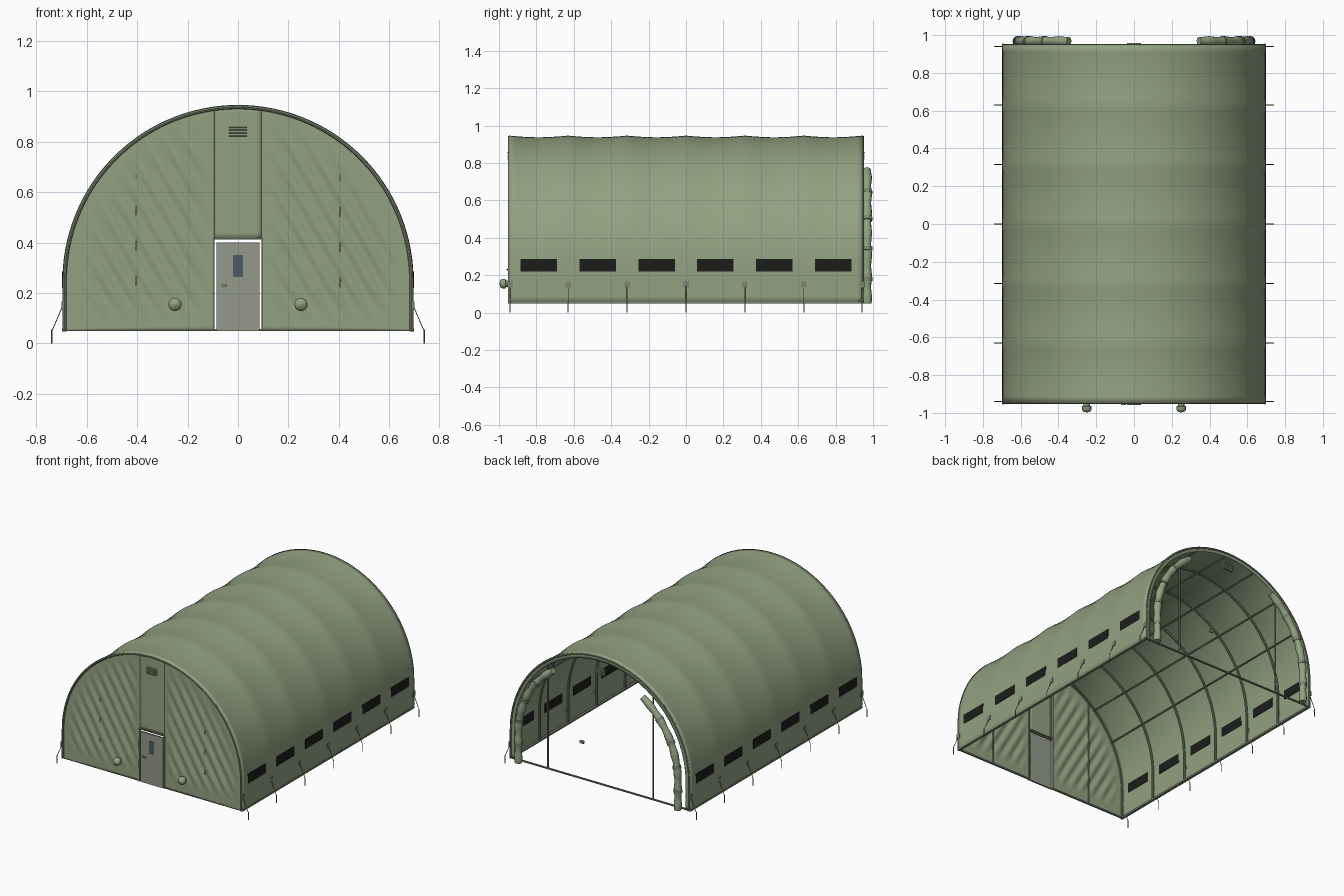
import bpy, bmesh, math
from math import sin, cos, pi, sqrt, radians

if "Cube" in bpy.data.objects:
    bpy.data.objects.remove(bpy.data.objects["Cube"])

R, ZC, Z0, L = 0.695, 0.25, 0.05, 0.945      # arch radius, spring height, base height, half length
RIBS = [-L + i * L / 3 for i in range(7)]


def mat(name, c):
    m = bpy.data.materials.new(name)
    m.diffuse_color = (*c, 1)
    m.use_nodes = True
    m.node_tree.nodes["Principled BSDF"].inputs["Base Color"].default_value = m.diffuse_color
    return m


FABRIC = mat("green_fabric", (0.29, 0.36, 0.22))
FRAME = mat("frame_green", (0.20, 0.24, 0.16))
DOOR = mat("door_grey", (0.30, 0.32, 0.25))
BLACK = mat("black_mesh", (0.012, 0.012, 0.01))
GLASS = mat("blue_glass", (0.07, 0.10, 0.14))


def finish(ob, m, smooth=True):
    ob.data.materials.append(m)
    if smooth:
        bpy.ops.object.select_all(action='DESELECT')
        ob.select_set(True)
        bpy.context.view_layer.objects.active = ob
        bpy.ops.object.shade_smooth_by_angle(angle=radians(40))
    return ob


def mesh_object(name, bm, m, smooth=True):
    me = bpy.data.meshes.new(name)
    bm.to_mesh(me)
    bm.free()
    ob = bpy.data.objects.new(name, me)
    bpy.context.collection.objects.link(ob)
    return finish(ob, m, smooth)


def grid(bm, nu, nv, f):
    """Quad sheet from f(u, v), with u and v in 0..1."""
    v = [[bm.verts.new(f(i / nu, j / nv)) for j in range(nv + 1)] for i in range(nu + 1)]
    for i in range(nu):
        for j in range(nv):
            bm.faces.new((v[i][j], v[i + 1][j], v[i + 1][j + 1], v[i][j + 1]))


def box(name, c, s, m, rot=(0, 0, 0)):
    bpy.ops.mesh.primitive_cube_add(size=1, location=c, rotation=rot)
    ob = bpy.context.object
    ob.name, ob.scale = name, s
    return finish(ob, m, False)


def tube(name, paths, r, m, res=2, radii=None):
    cu = bpy.data.curves.new(name, 'CURVE')
    cu.dimensions, cu.bevel_depth = '3D', r
    cu.bevel_resolution, cu.use_fill_caps = res, True
    for pts in paths:
        s = cu.splines.new('POLY')
        s.points.add(len(pts) - 1)
        for i, (p, q) in enumerate(zip(s.points, pts)):
            p.co = (*q, 1)
            if radii:
                p.radius = radii(i)
    ob = bpy.data.objects.new(name, cu)
    bpy.context.collection.objects.link(ob)
    bpy.ops.object.select_all(action='DESELECT')
    ob.select_set(True)
    bpy.context.view_layer.objects.active = ob
    bpy.ops.object.convert(target='MESH')
    return finish(bpy.context.object, m)


def section(t, r):
    """Point on the arch outline: straight wall, half circle, straight wall (t 0..1)."""
    wall, arc = ZC - Z0, pi * r
    d = t * (2 * wall + arc)
    if d < wall:
        return r, Z0 + d
    if d > wall + arc:
        return -r, ZC - (d - wall - arc)
    a = (d - wall) / r
    return r * cos(a), ZC + r * sin(a)


def arch(r, y, n=56):
    return [(x, y, z) for x, z in (section(i / n, r) for i in range(n + 1))]


# fabric cover, sagging slightly between the ribs
def cover(u, v):
    sag = 0.009 * abs(sin(pi * 6 * v)) * min(1, max(0, sin(pi * u) * 1.6 - 0.25))
    x, z = section(u, R - sag)
    return x, -L + 2 * L * v, z


bm = bmesh.new()
grid(bm, 72, 60, cover)
shell = mesh_object("fabric_cover", bm, FABRIC)
mod = shell.modifiers.new("thickness", 'SOLIDIFY')
mod.thickness, mod.offset = 0.003, 0


# front wall with diagonal wrinkles and a door opening
def wall_patch(x0, x1, zlow):
    def f(u, v):
        x = x0 + (x1 - x0) * u
        top = ZC + sqrt(max(0, R * R - x * x))
        z = zlow + (top - zlow) * v
        edge = min(1, max(0, (R - 0.03 - sqrt(x * x + max(0, z - ZC) ** 2)) / 0.12))
        mask = edge * min(1, max(0, (abs(x) - 0.1) / 0.08)) * min(1, max(0, (z - 0.1) / 0.1))
        return x, -L - 0.006 * mask * sin((0.87 * x + 0.5 * z) * 2 * pi / 0.07), z
    return f


bm = bmesh.new()
for s in (-1, 1):
    grid(bm, 70, 50, wall_patch(*sorted((s * R, s * 0.094)), Z0))
grid(bm, 8, 20, wall_patch(-0.094, 0.094, 0.413))
bmesh.ops.recalc_face_normals(bm, faces=bm.faces)
wall = mesh_object("front_wall", bm, FABRIC)
wall.modifiers.new("thickness", 'SOLIDIFY').thickness = 0.003

# narrow fabric band around the rear opening
bm = bmesh.new()
grid(bm, 72, 1, lambda u, v: (lambda p: (p[0], L, p[1]))(section(u, R - 0.035 * v)))
band = mesh_object("rear_band", bm, FABRIC)
band.modifiers.new("thickness", 'SOLIDIFY').thickness = 0.003

# frame: ribs, purlins, base rails, end posts
tube("ribs", [arch(R - 0.007, y) for y in RIBS], 0.008, FRAME)
purlins = []
for a in (-61, -41, -20, 0, 20, 41, 61):
    x, z = (R - 0.014) * sin(radians(a)), ZC + (R - 0.014) * cos(radians(a))
    purlins.append([(x, -L, z), (x, L, z)])
tube("purlins", purlins, 0.005, FRAME)
for s in (-1, 1):
    box("side_base_rail", (s * (R - 0.006), 0, Z0 + 0.004), (0.018, 2 * L, 0.012), FRAME)
    box("front_base_rail", (s * 0.393, -L + 0.006, Z0 + 0.004), (0.6, 0.012, 0.01), FRAME)
box("rear_base_rail", (0, L - 0.004, Z0 + 0.004), (2 * R, 0.012, 0.008), FRAME)
posts = []
for x, ys in ((0.1, [-L + 0.008]), (0.405, [-L + 0.008, L - 0.004])):
    for s in (-1, 1):
        for y in ys:
            posts.append([(s * x, y, Z0), (s * x, y, ZC + sqrt(0.68 ** 2 - x * x))])
posts.append([(-0.1, -L + 0.008, 0.425), (0.1, -L + 0.008, 0.425)])
tube("end_posts", posts, 0.005, FRAME)

# door with window, handle and surrounding trim
box("door", (0, -L, 0.225), (0.172, 0.012, 0.35), DOOR)
box("door_window", (0, -L - 0.006, 0.308), (0.04, 0.004, 0.088), GLASS)
box("door_handle", (-0.055, -L - 0.010, 0.23), (0.024, 0.008, 0.006), FRAME)
box("door_handle_plate", (-0.065, -L - 0.007, 0.23), (0.008, 0.005, 0.014), FRAME)
for s in (-1, 1):
    box("door_trim", (s * 0.096, -L, 0.232), (0.006, 0.014, 0.365), DOOR)
box("door_trim_top", (0, -L, 0.416), (0.198, 0.014, 0.006), DOOR)

# louvres high on both ends, and the small box at the rear opening
for y, s in ((-L, -1), (L, 1)):
    box("louvre_plate", (0, y, 0.84), (0.074, 0.01, 0.046), FABRIC)
    for i in range(4):
        box("louvre_slat", (0, y + s * 0.006, 0.823 + i * 0.0115), (0.072, 0.012, 0.003),
            FRAME, (s * radians(-25), 0, 0))
box("rear_small_box", (0.14, L, 0.31), (0.03, 0.012, 0.018), DOOR)

# round duct ports: collar plus domed cap
for s in (-1, 1):
    bm = bmesh.new()
    prof = [(0.0, 0.017), (0.018, 0.017), (0.02, 0.026), (0.038, 0.026), (0.048, 0.018), (0.053, 0.0005)]

    def port(u, v):
        d, r = prof[round(v * 5)]
        return s * 0.25 + r * cos(2 * pi * u), -L - d, 0.155 + r * sin(2 * pi * u)
    grid(bm, 20, 5, port)
    bmesh.ops.remove_doubles(bm, verts=bm.verts, dist=0.00005)
    bmesh.ops.recalc_face_normals(bm, faces=bm.faces)
    mesh_object("duct_port", bm, FABRIC)

# black ventilation screens along both sides
for s in (-1, 1):
    for a, b in zip(RIBS, RIBS[1:]):
        box("side_screen", (s * (R - 0.001), (a + b) / 2, 0.253), (0.008, 0.195, 0.066), BLACK)

# rolled door curtains at the rear with tie straps
RR, YR = 0.615, L + 0.023
for s in (-1, 1):
    path = [(s * RR, YR, Z0 + i * 0.02) for i in range(10)]
    path += [(s * RR * cos(a), YR, ZC + RR * sin(a)) for a in (radians(56) * i / 29 for i in range(30))]
    tube("rolled_curtain", [path], 0.024, FABRIC, 4, lambda i: 1 + 0.1 * sin(i * 1.1))
    for k in (6, 14, 22, 30):
        tube("curtain_strap", [[path[k], path[k + 1]]], 0.028, FRAME, 4)

# tie-down brackets, ropes and stakes at every rib
ropes, stakes = [], []
for y in RIBS:
    y = max(-0.94, min(0.94, y))
    for s in (-1, 1):
        box("rope_bracket", (s * (R + 0.001), y, 0.15), (0.008, 0.03, 0.032), FRAME)
        ropes.append([(s * R, y, 0.15), (s * 0.738, y, 0.05)])
        stakes.append([(s * 0.738, y, 0.055), (s * 0.738, y, 0.0)])
tube("tie_ropes", ropes, 0.002, FRAME, 1)
tube("ground_stakes", stakes, 0.003, FRAME, 1)
